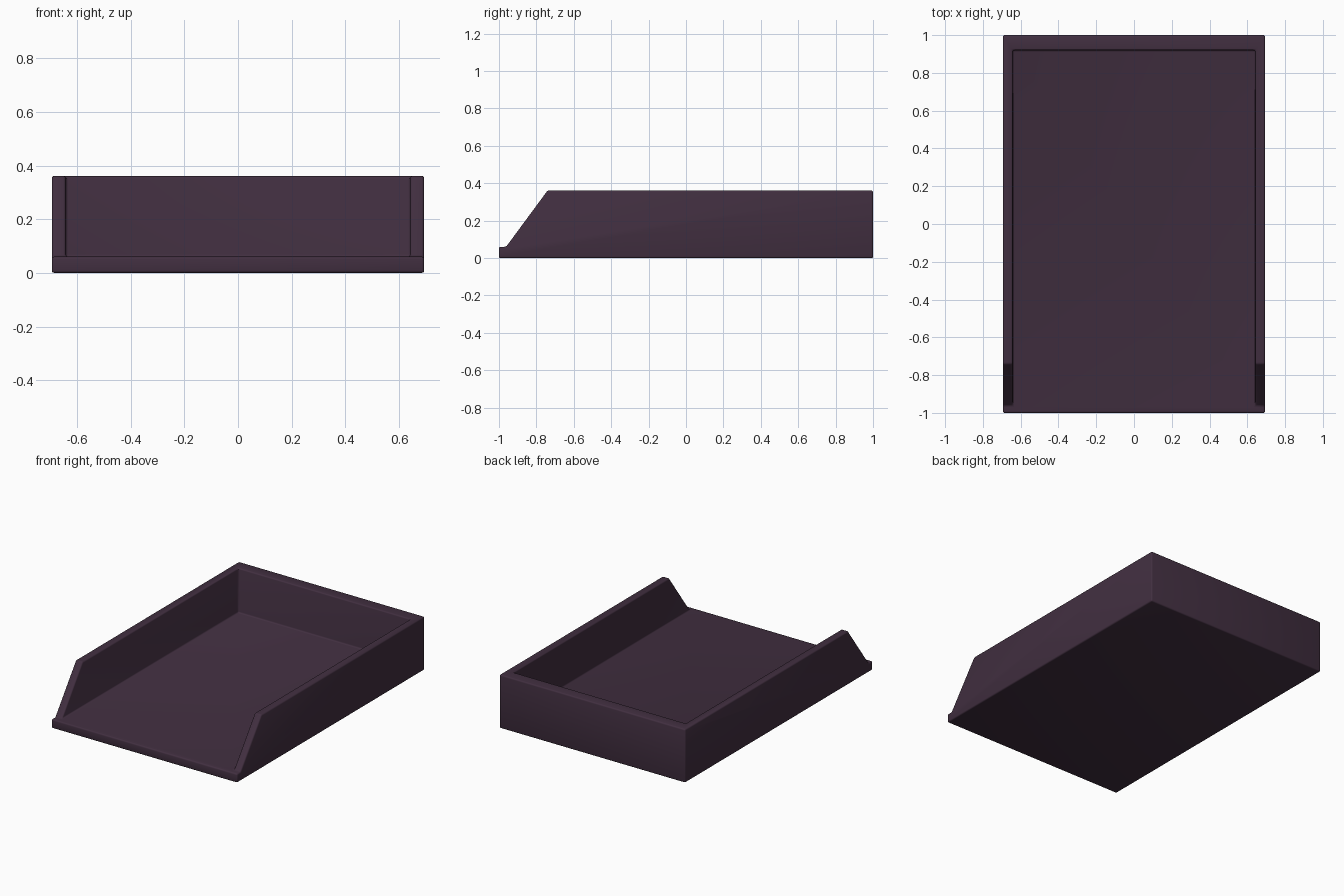
import bpy, bmesh

if "Cube" in bpy.data.objects:
    bpy.data.objects.remove(bpy.data.objects["Cube"])

HALF_X, HALF_Y, HEIGHT = 0.694, 1.0, 0.361
FLOOR, INNER_X, INNER_BACK = 0.06, 0.642, 0.92


def extrude_profile(name, points, half_width):
    """Extrude a side profile (y, z) symmetrically along x."""
    bm = bmesh.new()
    face = bm.faces.new([bm.verts.new((-half_width, y, z)) for y, z in points])
    ext = bmesh.ops.extrude_face_region(bm, geom=[face])
    verts = [v for v in ext["geom"] if isinstance(v, bmesh.types.BMVert)]
    bmesh.ops.translate(bm, verts=verts, vec=(2 * half_width, 0, 0))
    bmesh.ops.recalc_face_normals(bm, faces=bm.faces)
    mesh = bpy.data.meshes.new(name)
    bm.to_mesh(mesh)
    bm.free()
    obj = bpy.data.objects.new(name, mesh)
    bpy.context.collection.objects.link(obj)
    return obj


# Tray body with sloped front ends and a low front lip
tray = extrude_profile("paper_tray", [
    (-HALF_Y, 0), (HALF_Y, 0), (HALF_Y, HEIGHT),
    (-0.74, HEIGHT), (-0.962, FLOOR), (-HALF_Y, FLOOR)], HALF_X)

# Cutter for the hollow, open at the front
cutter = extrude_profile("hollow_cutter", [
    (-1.2, FLOOR), (INNER_BACK, FLOOR), (INNER_BACK, 0.6), (-1.2, 0.6)], INNER_X)
cutter.hide_render = True

bpy.context.view_layer.objects.active = tray
tray.select_set(True)
hollow = tray.modifiers.new("hollow", 'BOOLEAN')
hollow.operation = 'DIFFERENCE'
hollow.solver = 'EXACT'
hollow.object = cutter
bpy.ops.object.modifier_apply(modifier=hollow.name)
bpy.data.objects.remove(cutter, do_unlink=True)

# Clean the cut and round all edges slightly
bm = bmesh.new()
bm.from_mesh(tray.data)
bmesh.ops.remove_doubles(bm, verts=bm.verts, dist=1e-4)
bmesh.ops.dissolve_limit(bm, angle_limit=0.02, verts=bm.verts, edges=bm.edges)
bm.to_mesh(tray.data)
bm.free()
bevel = tray.modifiers.new("rounded_edges", 'BEVEL')
bevel.width = 0.009
bevel.segments = 3
bevel.limit_method = 'ANGLE'
bevel.angle_limit = 0.5
bpy.ops.object.modifier_apply(modifier=bevel.name)
bpy.ops.object.shade_smooth_by_angle(angle=0.6)

# Dark plum plastic
plastic = bpy.data.materials.new("dark_plum")
plastic.diffuse_color = (0.053, 0.028, 0.051, 1)
plastic.use_nodes = True
plastic.node_tree.nodes["Principled BSDF"].inputs["Base Color"].default_value = plastic.diffuse_color
tray.data.materials.clear()
tray.data.materials.append(plastic)
